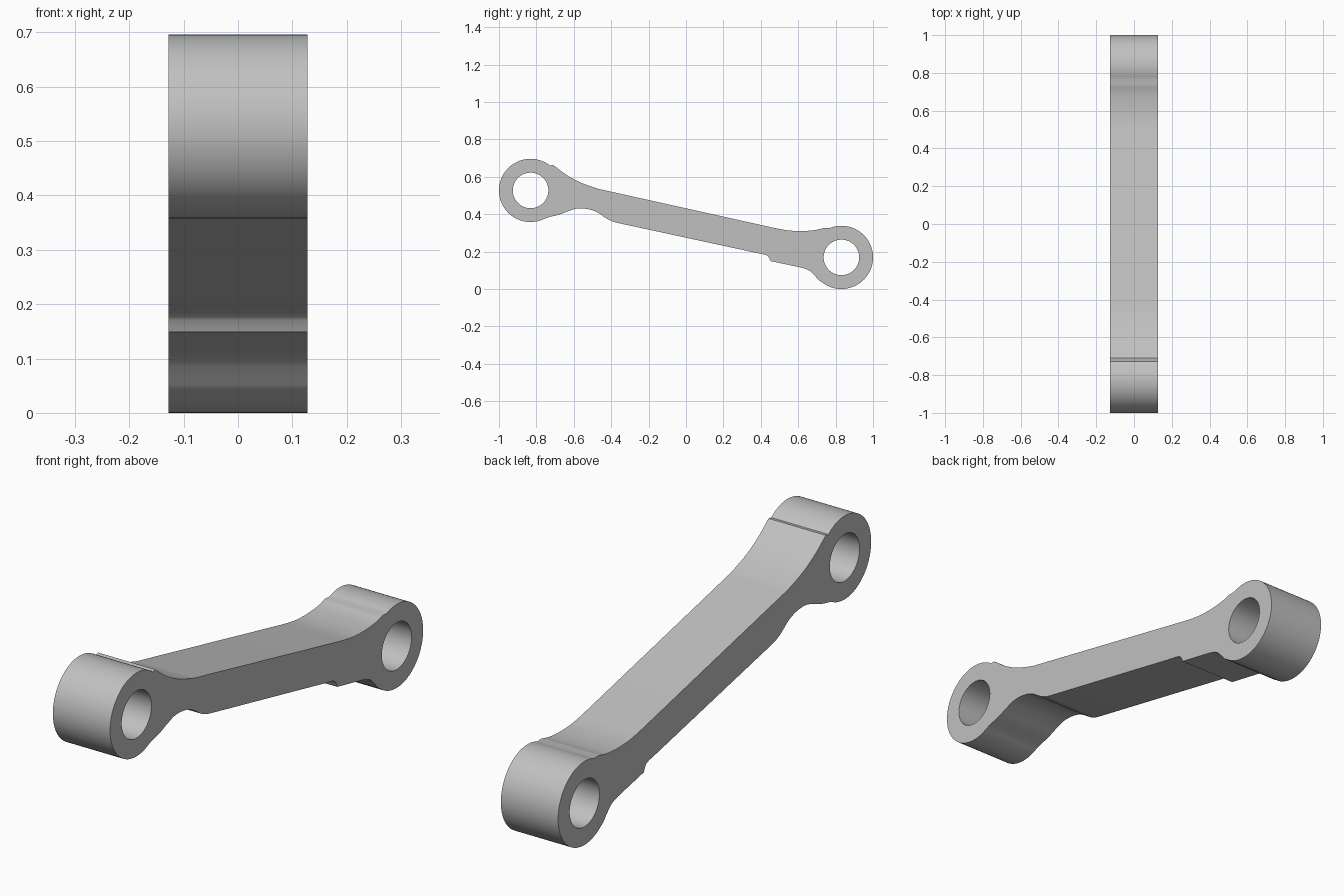
import bpy, bmesh, math
from mathutils import Vector

cube = bpy.data.objects.get("Cube")
if cube:
    bpy.data.objects.remove(cube)

HALF_WIDTH = 0.128
EYE_RADIUS, BORE_RADIUS = 0.169, 0.095
FRONT_EYE, REAR_EYE = Vector((-0.831, 0.527)), Vector((0.831, 0.169))


def arc(centre, radius, start, end, steps):
    """Points along a circular arc, angles in degrees."""
    angles = [math.radians(start + (end - start) * i / steps) for i in range(steps + 1)]
    return [centre + radius * Vector((math.cos(a), math.sin(a))) for a in angles]


def smooth(points, steps=4):
    """Catmull-Rom curve through the points."""
    p = [Vector(q) for q in points]
    p = [2 * p[0] - p[1]] + p + [2 * p[-1] - p[-2]]
    out = []
    for a, b, c, d in zip(p, p[1:], p[2:], p[3:]):
        for i in range(steps):
            t = i / steps
            out.append(0.5 * (2 * b + (c - a) * t + (2 * a - 5 * b + 4 * c - d) * t**2
                              + (3 * b - a - 3 * c + d) * t**3))
    return out + [p[-2]]


# Blends between the eyes and the straight shank, in the side plane (y, z)
front_top = smooth([(-0.71, 0.663), (-0.645, 0.614), (-0.57, 0.572), (-0.48, 0.539), (-0.44, 0.529)])
rear_top = smooth([(0.46, 0.329), (0.51, 0.319), (0.56, 0.312), (0.623, 0.31),
                   (0.69, 0.315), (0.74, 0.327)])
rear_bottom = smooth([(0.712, 0.045), (0.685, 0.075), (0.66, 0.098), (0.625, 0.112), (0.59, 0.12)])
step = [Vector((0.452, 0.149))] + smooth([(0.446, 0.163), (0.437, 0.176), (0.42, 0.184), (0.39, 0.19)])
front_bottom = smooth([(-0.36, 0.352), (-0.39, 0.36), (-0.425, 0.377), (-0.473, 0.409),
                       (-0.52, 0.426), (-0.58, 0.43), (-0.63, 0.416), (-0.68, 0.397), (-0.73, 0.385)])

outline = (front_top + rear_top + arc(REAR_EYE, EYE_RADIUS, 112, -128, 60)
           + rear_bottom + step + front_bottom + arc(FRONT_EYE, EYE_RADIUS, 297, 52, 60))
bores = [arc(c, BORE_RADIUS, 0, 360, 64)[:-1] for c in (FRONT_EYE, REAR_EYE)]

# Fill the profile around its bores, then extrude across the width
bm = bmesh.new()
for loop in [outline] + bores:
    verts = [bm.verts.new((-HALF_WIDTH, y, z)) for y, z in loop]
    for a, b in zip(verts, verts[1:] + verts[:1]):
        bm.edges.new((a, b))
bmesh.ops.remove_doubles(bm, verts=bm.verts[:], dist=0.003)
bmesh.ops.triangle_fill(bm, edges=bm.edges[:], use_beauty=True, use_dissolve=False)
extruded = bmesh.ops.extrude_face_region(bm, geom=bm.faces[:], use_keep_orig=True)
bmesh.ops.translate(bm, vec=(2 * HALF_WIDTH, 0, 0),
                    verts=[g for g in extruded["geom"] if isinstance(g, bmesh.types.BMVert)])
bmesh.ops.recalc_face_normals(bm, faces=bm.faces[:])

mesh = bpy.data.meshes.new("link_arm")
bm.to_mesh(mesh)
bm.free()
link_arm = bpy.data.objects.new("link_arm", mesh)
bpy.context.collection.objects.link(link_arm)

# Plain grey metal
grey = bpy.data.materials.new("light_grey")
grey.use_nodes = True
grey.diffuse_color = (0.53, 0.53, 0.53, 1)
grey.node_tree.nodes["Principled BSDF"].inputs["Base Color"].default_value = (0.53, 0.53, 0.53, 1)
mesh.materials.append(grey)

bpy.ops.object.select_all(action="DESELECT")
link_arm.select_set(True)
bpy.context.view_layer.objects.active = link_arm
bpy.ops.object.shade_smooth_by_angle(angle=math.radians(30))
